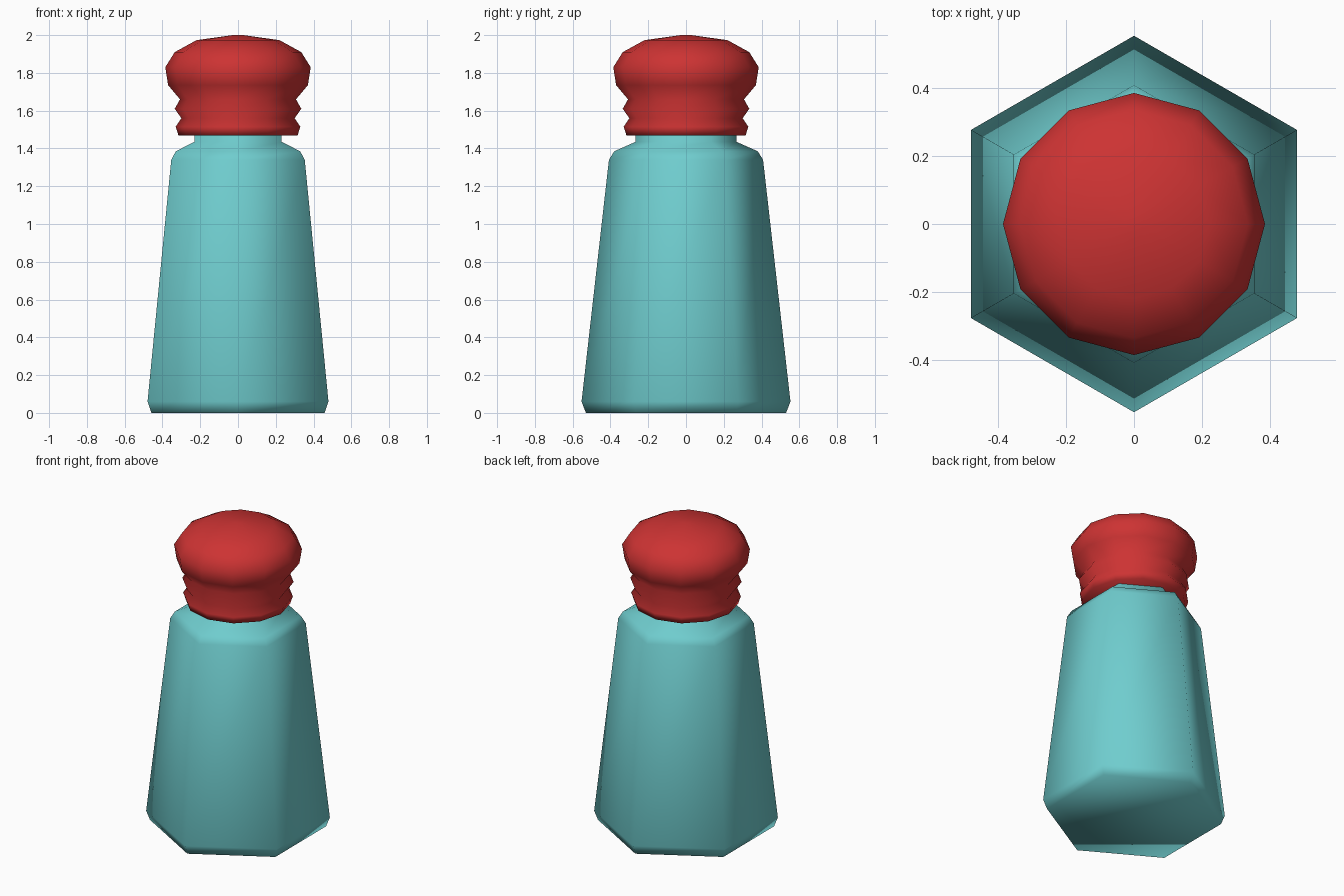
import bpy
import bmesh
from math import cos, sin, pi

cube = bpy.data.objects.get("Cube")
if cube:
    bpy.data.objects.remove(cube, do_unlink=True)


def material(name, rgb):
    mat = bpy.data.materials.new(name)
    mat.use_nodes = True
    colour = (*rgb, 1)
    mat.diffuse_color = colour
    mat.node_tree.nodes["Principled BSDF"].inputs["Base Color"].default_value = colour
    return mat


def lathe(name, profile, sides, mat):
    """Stack rings of (radius, z), with a corner on the +y axis, and close both ends."""
    bm = bmesh.new()
    rings = []
    for radius, z in profile:
        angles = [pi / 2 + 2 * pi * i / sides for i in range(sides)]
        rings.append([bm.verts.new((radius * cos(a), radius * sin(a), z)) for a in angles])
    for low, high in zip(rings, rings[1:]):
        for i in range(sides):
            j = (i + 1) % sides
            bm.faces.new((low[i], low[j], high[j], high[i]))
    bm.faces.new(rings[0][::-1])
    bm.faces.new(rings[-1])
    bmesh.ops.remove_doubles(bm, verts=bm.verts, dist=0.0001)
    bmesh.ops.recalc_face_normals(bm, faces=bm.faces)
    for face in bm.faces:
        face.smooth = True
    mesh = bpy.data.meshes.new(name)
    bm.to_mesh(mesh)
    bm.free()
    mesh.materials.append(mat)
    obj = bpy.data.objects.new(name, mesh)
    bpy.context.collection.objects.link(obj)
    return obj


teal = material("teal glass", (0.16, 0.61, 0.62))
red = material("red cap", (0.61, 0.033, 0.033))

# Six-sided tapering bottle with bevelled foot, shoulder and short neck
lathe("bottle", [(0.53, 0), (0.553, 0.06), (0.408, 1.34), (0.38, 1.385),
                 (0.267, 1.435), (0.267, 1.49)], 6, teal)

# Twelve-sided cap with two grip ridges and a domed top
lathe("cap", [(0.315, 1.468), (0.33, 1.515), (0.30, 1.56), (0.335, 1.61),
              (0.307, 1.66), (0.37, 1.735), (0.385, 1.83), (0.335, 1.91),
              (0.22, 1.973), (0.03, 2.0)], 12, red)
